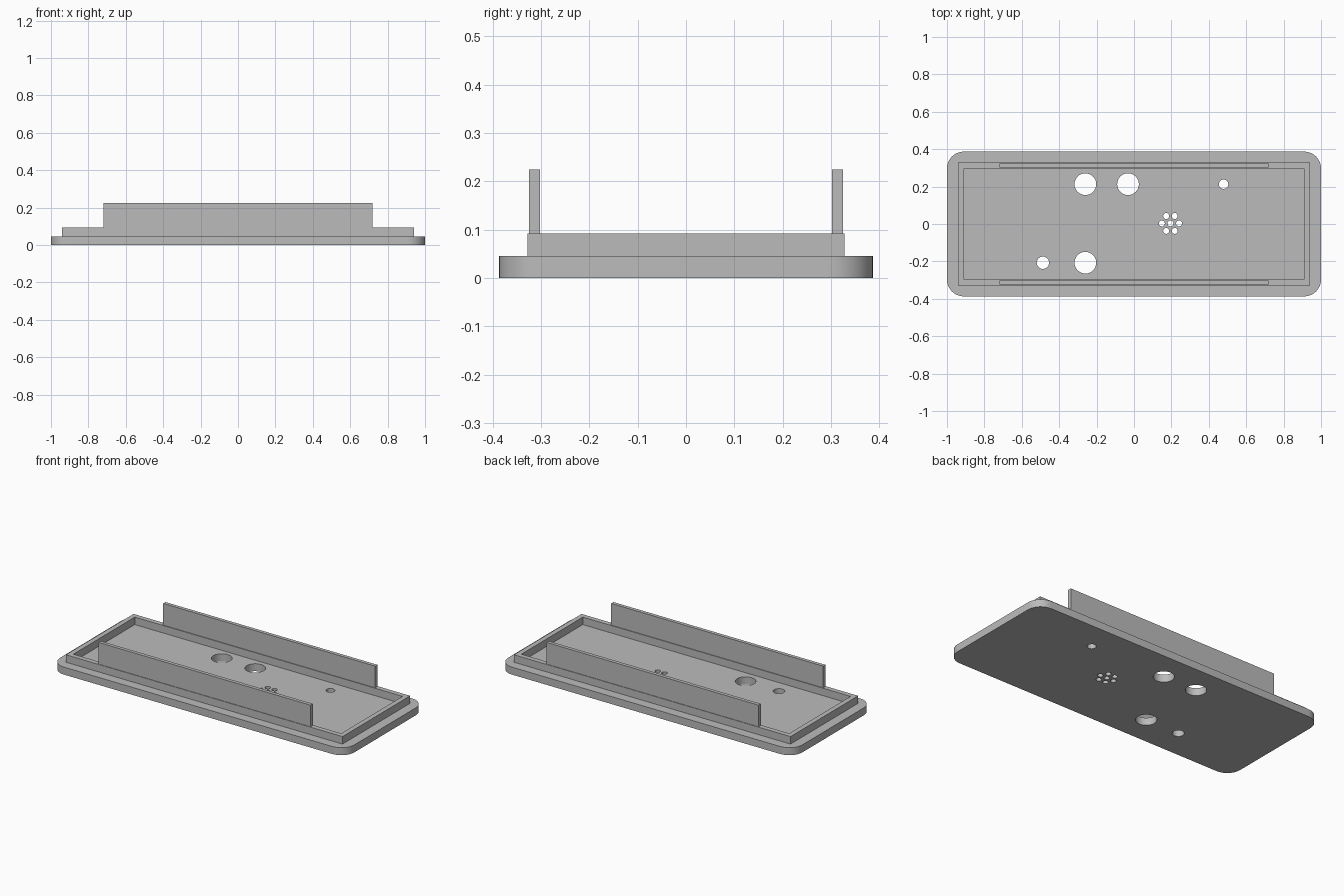
import bpy, bmesh
from math import cos, sin, pi, radians

cube = bpy.data.objects.get("Cube")
if cube:
    bpy.data.objects.remove(cube, do_unlink=True)

grey = bpy.data.materials.new("plain_grey")
grey.use_nodes = True
COLOUR = (0.5, 0.5, 0.5, 1)
grey.diffuse_color = COLOUR
grey.node_tree.nodes["Principled BSDF"].inputs["Base Color"].default_value = COLOUR


def rectangle(hx, hy):
    return [(-hx, -hy), (hx, -hy), (hx, hy), (-hx, hy)]


def rounded_rectangle(hx, hy, r, steps=10):
    corners = [(1, 1), (-1, 1), (-1, -1), (1, -1)]
    return [(sx * (hx - r) + r * cos(a), sy * (hy - r) + r * sin(a))
            for k, (sx, sy) in enumerate(corners)
            for a in [(k + i / steps) * pi / 2 for i in range(steps + 1)]]


def circle(x, y, r, n=32):
    return [(x + r * cos(2 * pi * i / n), y + r * sin(2 * pi * i / n)) for i in range(n)]


def slab(name, outlines, z0, z1):
    """Extrude a flat profile; outlines after the first become through holes."""
    curve = bpy.data.curves.new(name + "_profile", 'CURVE')
    curve.dimensions = '2D'
    curve.fill_mode = 'BOTH'
    curve.extrude = (z1 - z0) / 2
    for points in outlines:
        spline = curve.splines.new('POLY')
        spline.points.add(len(points) - 1)
        for p, (x, y) in zip(spline.points, points):
            p.co = (x, y, 0, 1)
        spline.use_cyclic_u = True
    source = bpy.data.objects.new(name + "_profile", curve)
    bpy.context.collection.objects.link(source)
    deps = bpy.context.evaluated_depsgraph_get()
    mesh = bpy.data.meshes.new_from_object(source.evaluated_get(deps))
    bpy.data.objects.remove(source, do_unlink=True)
    bpy.data.curves.remove(curve)

    # Weld the caps to the walls and lift to height
    bm = bmesh.new()
    bm.from_mesh(mesh)
    bmesh.ops.remove_doubles(bm, verts=bm.verts, dist=1e-5)
    bmesh.ops.recalc_face_normals(bm, faces=bm.faces)
    bmesh.ops.translate(bm, verts=bm.verts, vec=(0, 0, (z0 + z1) / 2))
    bm.to_mesh(mesh)
    bm.free()
    mesh.materials.clear()
    mesh.materials.append(grey)
    obj = bpy.data.objects.new(name, mesh)
    bpy.context.collection.objects.link(obj)
    bpy.ops.object.select_all(action='DESELECT')
    obj.select_set(True)
    bpy.context.view_layer.objects.active = obj
    bpy.ops.object.shade_smooth_by_angle(angle=radians(30))
    return obj


PLATE_TOP, RIM_TOP, TAB_TOP = 0.046, 0.092, 0.225

# Holes: three large, two small, and a hexagonal cluster
holes = [circle(x, y, 0.058) for x, y in [(-0.26, 0.213), (-0.032, 0.213), (-0.26, -0.207)]]
holes += [circle(0.479, 0.213, 0.025), circle(-0.487, -0.207, 0.033)]
holes.append(circle(0.195, 0.003, 0.016, 16))
holes += [circle(0.195 + 0.046 * cos(k * pi / 3), 0.003 + 0.046 * sin(k * pi / 3), 0.016, 16)
          for k in range(6)]

# Base plate with rounded corners
slab("base_plate", [rounded_rectangle(1, 0.387, 0.09)] + holes, 0, PLATE_TOP)

# Raised rim around the floor
slab("rim", [rectangle(0.94, 0.328), rectangle(0.91, 0.298)], PLATE_TOP, RIM_TOP)

# Upright tabs along the two long sides
for side, label in ((-1, "front_tab"), (1, "back_tab")):
    outline = [(x, y + side * 0.3135) for x, y in rectangle(0.72, 0.011)]
    slab(label, [outline], RIM_TOP, TAB_TOP)
